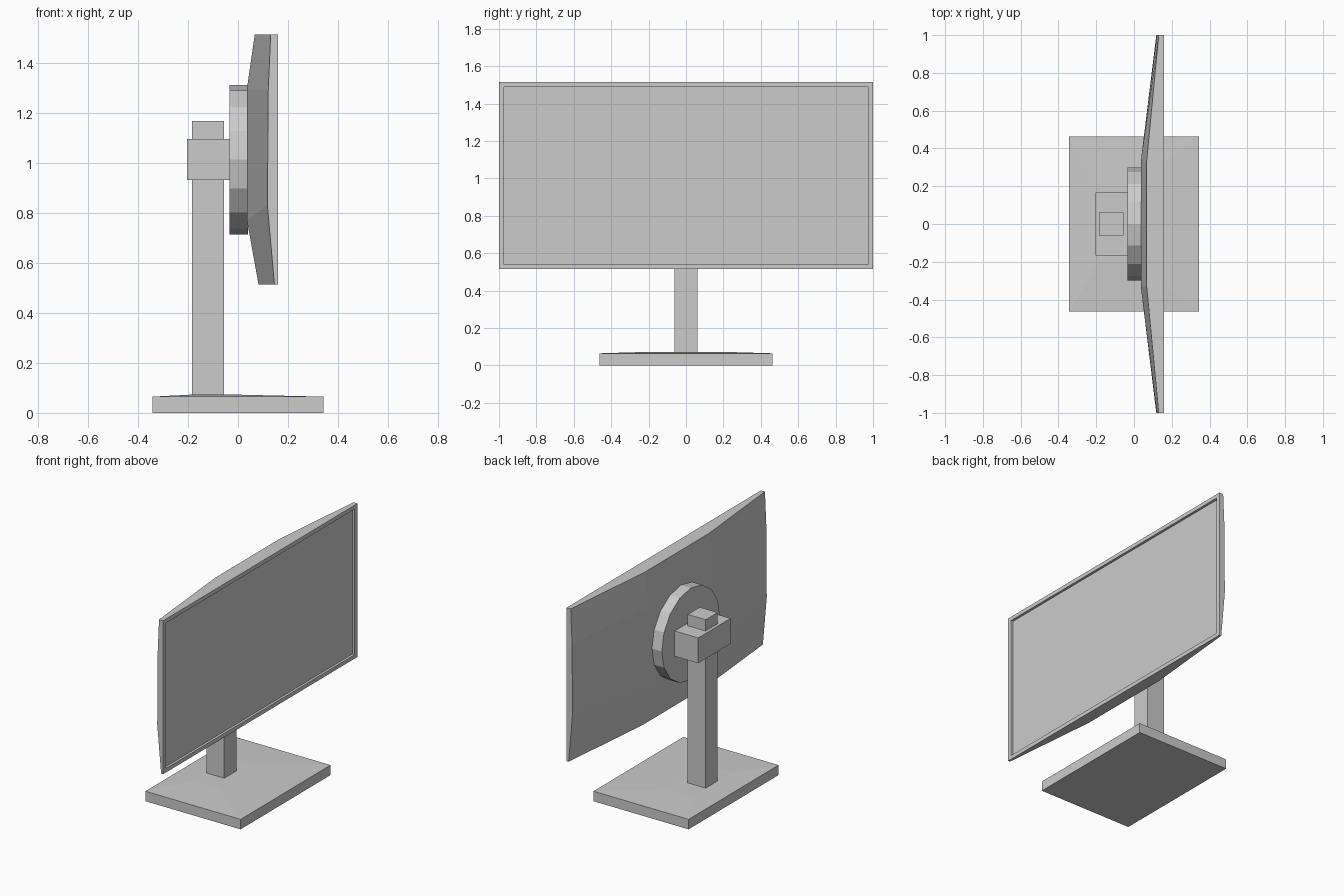
import bpy, bmesh, math

if "Cube" in bpy.data.objects:
    bpy.data.objects.remove(bpy.data.objects["Cube"])


def finish(name, bm):
    bmesh.ops.recalc_face_normals(bm, faces=bm.faces)
    mesh = bpy.data.meshes.new(name)
    bm.to_mesh(mesh)
    bm.free()
    obj = bpy.data.objects.new(name, mesh)
    bpy.context.collection.objects.link(obj)
    return obj


def loft(bm, rings):
    """Join equal-length vertex rings with quads."""
    for a, b in zip(rings, rings[1:]):
        n = len(a)
        for i in range(n):
            j = (i + 1) % n
            bm.faces.new((a[i], a[j], b[j], b[i]))


def box(name, x0, x1, half_y, z0, z1):
    bm = bmesh.new()
    bmesh.ops.create_cube(bm, size=1)
    for v in bm.verts:
        v.co = (x1 if v.co.x > 0 else x0,
                half_y if v.co.y > 0 else -half_y,
                z1 if v.co.z > 0 else z0)
    return finish(name, bm)


# Base: flat slab whose top rises very slightly towards the pole
bm = bmesh.new()
rings = []
for x0, x1, hy, z in ((-.343, .343, .463, 0), (-.343, .343, .463, .065),
                      (-.19, .0, .2, .073)):
    rings.append([bm.verts.new(p) for p in
                  ((x0, -hy, z), (x1, -hy, z), (x1, hy, z), (x0, hy, z))])
loft(bm, rings)
bm.faces.new(rings[0])
bm.faces.new(rings[-1])
finish("base", bm)

# Pole and the sliding bracket around it
box("pole", -.185, -.056, .062, .065, 1.17)
box("bracket", -.205, -.035, .167, .932, 1.097)

# Sixteen-sided mounting disc
bpy.ops.mesh.primitive_cylinder_add(vertices=16, radius=.299, depth=.075,
                                    location=(.0025, 0, 1.014),
                                    rotation=(0, math.pi / 2, 0))
bpy.context.object.name = "mount_disc"

# Screen: faceted back grid, flat front with recessed panel
MID_Z = 1.015
edge_col = ((.146, .515), (.118, .83), (.121, 1.29), (.131, 1.515))
mid_col = ((.082, .515), (.036, .77), (.036, 1.30), (.067, 1.515))
columns = ((-1, edge_col), (-.33, mid_col), (.33, mid_col), (1, edge_col))

bm = bmesh.new()
grid = [[bm.verts.new((x, y, z)) for x, z in col] for y, col in columns]
for i in range(3):
    for j in range(3):
        bm.faces.new((grid[i][j], grid[i + 1][j],
                      grid[i + 1][j + 1], grid[i][j + 1]))
outline = ([grid[i][0] for i in range(3)] + [grid[3][j] for j in range(3)] +
           [grid[i][3] for i in (3, 2, 1)] + [grid[0][j] for j in (3, 2, 1)])
rings = [outline]
for x, sy, sz in ((.16, 1, 1), (.16, .972, .948), (.144, .972, .948)):
    rings.append([bm.verts.new((x, v.co.y * sy, MID_Z + (v.co.z - MID_Z) * sz))
                  for v in outline])
loft(bm, rings)
bm.faces.new(rings[-1])
finish("screen", bm)
